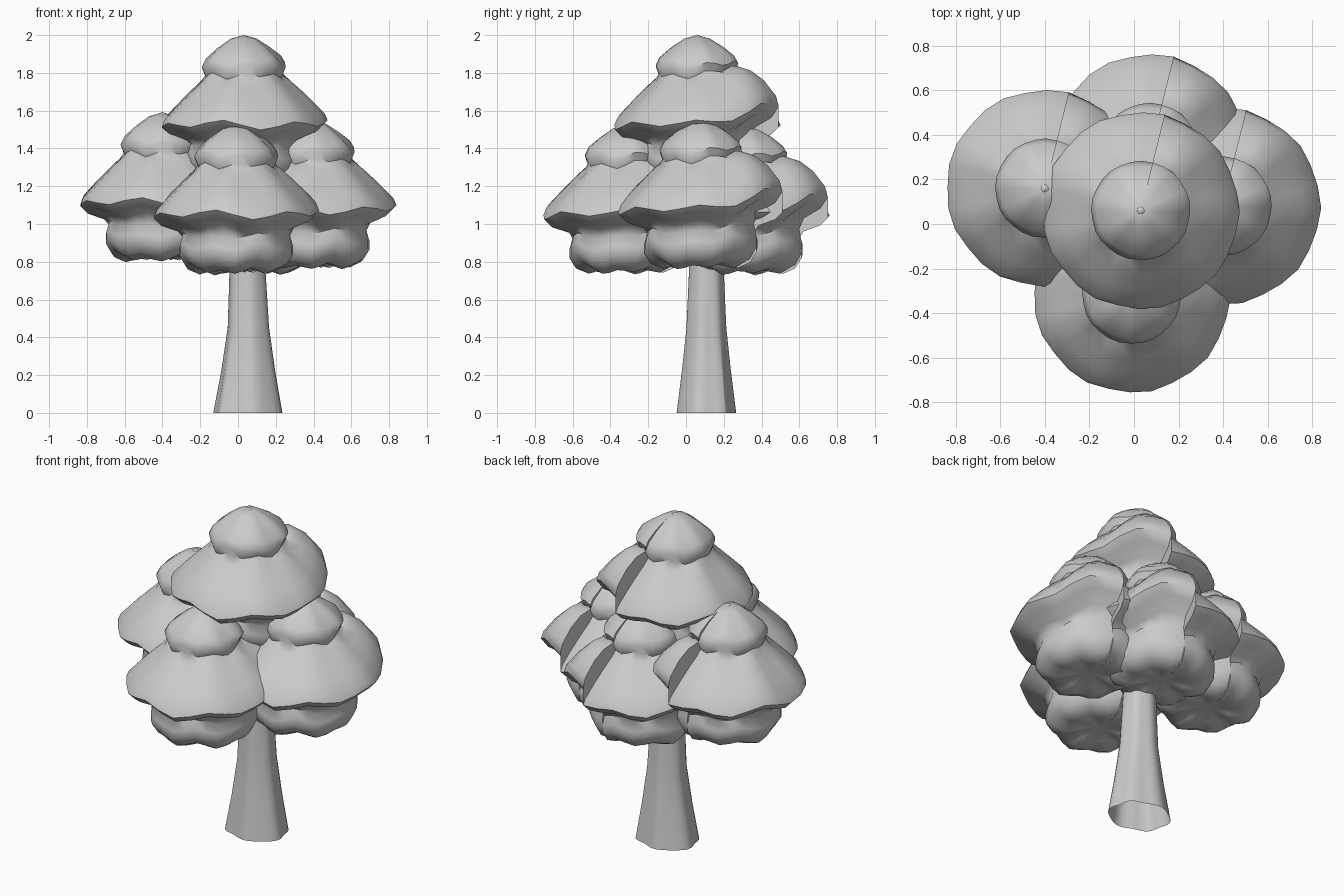
import bpy, bmesh
from math import sin, cos, pi, radians

if "Cube" in bpy.data.objects:
    bpy.data.objects.remove(bpy.data.objects["Cube"])


def finish(name, bm, angle):
    bmesh.ops.recalc_face_normals(bm, faces=bm.faces)
    me = bpy.data.meshes.new(name)
    bm.to_mesh(me)
    bm.free()
    ob = bpy.data.objects.new(name, me)
    bpy.context.collection.objects.link(ob)
    bpy.ops.object.select_all(action='DESELECT')
    ob.select_set(True)
    bpy.context.view_layer.objects.active = ob
    bpy.ops.object.shade_smooth_by_angle(angle=radians(angle))
    return ob


# Foliage profile: radius, depth below the tip, wave height, lift at the seam
PROFILE = [
    (0.07, -0.02, 0.002, 0.0), (0.14, -0.07, 0.006, 0.01),
    (0.20, -0.125, 0.014, 0.02), (0.222, -0.17, 0.02, 0.03),
    (0.205, -0.215, 0.018, 0.04), (0.23, -0.245, 0.018, 0.08),
    (0.29, -0.30, 0.018, 0.12), (0.36, -0.37, 0.02, 0.14),
    (0.425, -0.44, 0.024, 0.13), (0.44, -0.475, 0.028, 0.11),
    (0.40, -0.515, 0.028, 0.09), (0.31, -0.55, 0.022, 0.07),
    (0.285, -0.59, 0.018, 0.05), (0.30, -0.645, 0.02, 0.04),
    (0.30, -0.69, 0.022, 0.03), (0.265, -0.745, 0.022, 0.02),
    (0.20, -0.775, 0.018, 0.01), (0.12, -0.76, 0.01, 0.0),
]
SEGMENTS = 28
SEAM = radians(76)


def foliage(name, x, y, top):
    bm = bmesh.new()
    tip = bm.verts.new((x, y, top))
    base = bm.verts.new((x, y, top - 0.74))
    cols = []
    for i in range(SEGMENTS + 1):
        u = i / SEGMENTS
        a = SEAM + 2 * pi * u
        t = max(0, (u - 0.74) / 0.26)
        ramp = t * t * (3 - 2 * t)
        col = []
        for k, (r, d, wave, lift) in enumerate(PROFILE):
            phase = 0.0 if k < 5 else (1.7 if k < 12 else 3.1)
            w = 0.65 * sin(7 * a + phase) + 0.35 * sin(4 * a + 2 * phase)
            rr = r * (1 + 0.35 * wave * sin(9 * a + phase))
            col.append(bm.verts.new((x + rr * cos(a), y + rr * sin(a),
                                     top + d + wave * w + lift * ramp)))
        cols.append(col)
    # the last pair closes the stepped seam
    for c0, c1 in zip(cols, cols[1:] + cols[:1]):
        bm.faces.new((tip, c0[0], c1[0]))
        bm.faces.new((base, c1[-1], c0[-1]))
        for k in range(len(PROFILE) - 1):
            bm.faces.new((c0[k], c0[k + 1], c1[k + 1], c1[k]))
    finish(name, bm, 50)
    # little bud at the tip
    bm = bmesh.new()
    bmesh.ops.create_uvsphere(bm, u_segments=12, v_segments=8, radius=0.024)
    bmesh.ops.translate(bm, verts=bm.verts, vec=(x, y, top - 0.022))
    finish(name + "_bud", bm, 60)


foliage("foliage_top", 0.03, 0.06, 2.0)
foliage("foliage_left", -0.40, 0.16, 1.59)
foliage("foliage_right", 0.395, 0.08, 1.55)
foliage("foliage_front", -0.01, -0.315, 1.525)
foliage("foliage_back", 0.07, 0.32, 1.52)

# Fluted trunk, open at the bottom: height, x centre, x radius, y radius
SECTIONS = [(0, 0.052, 0.19, 0.16), (0.22, 0.054, 0.148, 0.132),
            (0.45, 0.055, 0.113, 0.107), (0.77, 0.05, 0.097, 0.092),
            (1.3, 0.045, 0.085, 0.085)]
bm = bmesh.new()
rings = []
for z, cx, rx, ry in SECTIONS:
    flute = 0.09 * (1 - z / 1.5)
    ring = []
    for i in range(36):
        a = 2 * pi * i / 36
        f = 1 - flute * (0.5 + 0.5 * sin(6 * a + 0.6)) * (1 + 0.4 * sin(2 * a))
        ring.append(bm.verts.new((cx + rx * f * cos(a), 0.108 + ry * f * sin(a), z)))
    rings.append(ring)
for r0, r1 in zip(rings, rings[1:]):
    for i in range(36):
        j = (i + 1) % 36
        bm.faces.new((r0[i], r0[j], r1[j], r1[i]))
finish("trunk", bm, 25)
